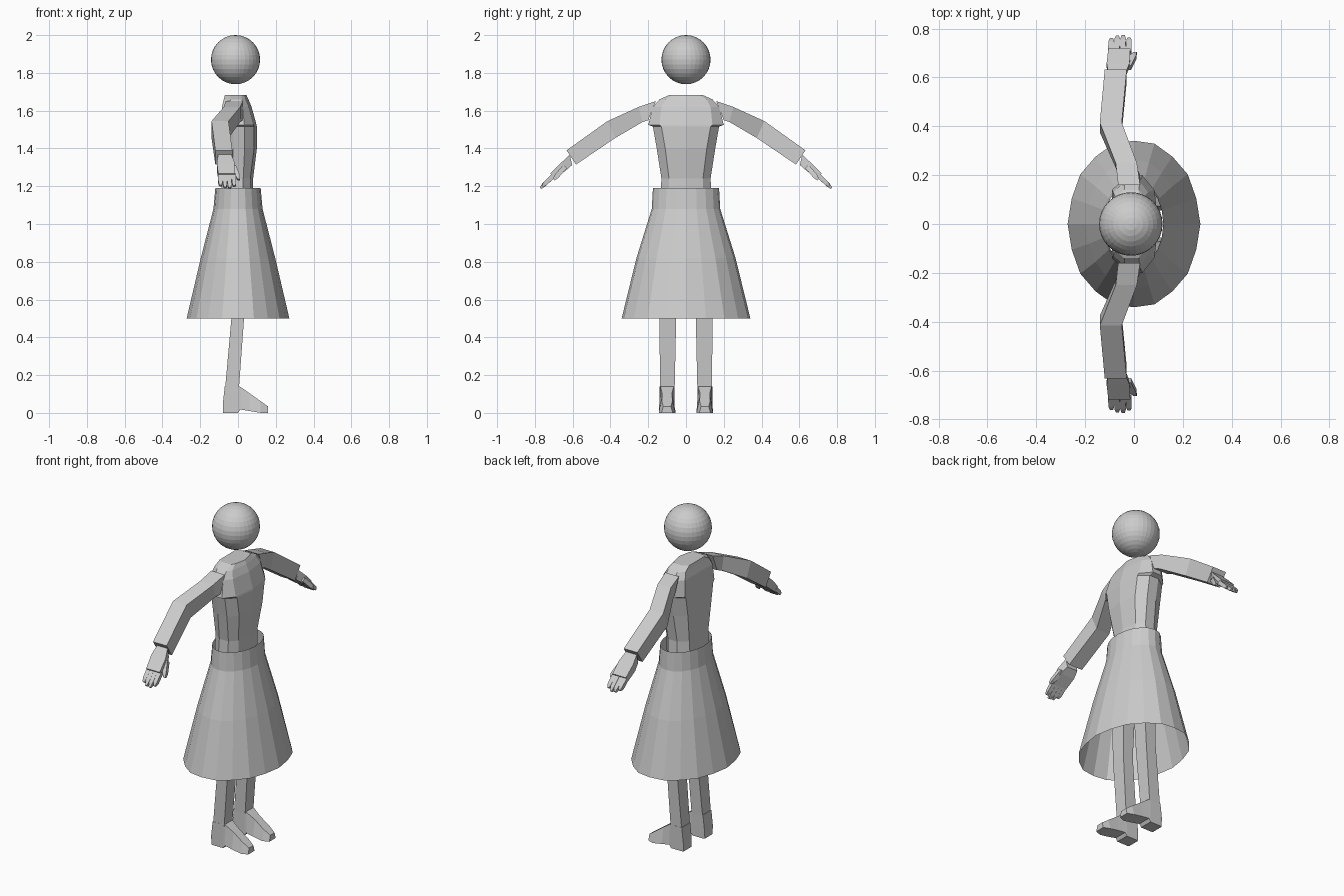
import bpy, bmesh, math
from mathutils import Vector

cube = bpy.data.objects.get("Cube")
if cube:
    bpy.data.objects.remove(cube)

grey = bpy.data.materials.new("light grey")
grey.use_nodes = True
GREY = (0.6, 0.6, 0.6, 1)
grey.diffuse_color = GREY
grey.node_tree.nodes["Principled BSDF"].inputs["Base Color"].default_value = GREY


def loft(name, rings, caps=True):
    """Skin a list of equal-length point rings into one object."""
    bm = bmesh.new()
    rows = [[bm.verts.new(p) for p in ring] for ring in rings]
    n = len(rows[0])
    for a, b in zip(rows, rows[1:]):
        for i in range(n):
            j = (i + 1) % n
            bm.faces.new((a[i], a[j], b[j], b[i]))
    if caps:
        bm.faces.new(rows[0])
        bm.faces.new(rows[-1])
    bmesh.ops.recalc_face_normals(bm, faces=bm.faces)
    mesh = bpy.data.meshes.new(name)
    bm.to_mesh(mesh)
    bm.free()
    mesh.materials.append(grey)
    obj = bpy.data.objects.new(name, mesh)
    bpy.context.collection.objects.link(obj)
    return obj


def limb_ring(side, x0, x1, top, low):
    """Four-sided section of an arm; top and low are (y, z) edges."""
    return [(x0, side * top[0], top[1]), (x1, side * top[0], top[1]),
            (x1, side * low[0], low[1]), (x0, side * low[0], low[1])]


def flat_ring(side, z, x0, x1, y0, y1):
    """Horizontal four-sided section of a leg."""
    return [(x0, side * y0, z), (x1, side * y0, z), (x1, side * y1, z), (x0, side * y1, z)]


def finger(name, side, x, lean, start, end, r):
    """Tapered four-sided finger between two (y, z) points."""
    a, b = Vector(start), Vector(end)
    d = (b - a).normalized()
    n = Vector((-d.y, d.x))
    rings = []
    for t, k in ((0, 1), (0.75, 0.95), (1, 0.5)):
        c, w = a.lerp(b, t), r * k
        cx = x + lean * t
        rings.append(limb_ring(side, cx - w, cx + w, c + n * w, c - n * w))
    loft(name, rings)


# Head
bpy.ops.mesh.primitive_uv_sphere_add(segments=32, ring_count=16, radius=0.13,
                                     location=(-0.013, 0, 1.87))
head = bpy.context.object
head.name = "head"
head.data.materials.append(grey)

# Torso: height, back, front, half width, half width of the flat front
def torso_ring(z, back, front, w, f):
    mid = (back + front) / 2
    return [(front, 0, z), (front - 0.015, f, z), (mid + 0.03, w, z), (mid - 0.03, w, z),
            (back, f, z), (back, -f, z), (mid - 0.03, -w, z), (mid + 0.03, -w, z),
            (front - 0.015, -f, z)]

loft("torso", [torso_ring(*r) for r in (
    (1.15, -0.09, 0.08, 0.135, 0.09), (1.24, -0.085, 0.08, 0.13, 0.09),
    (1.40, -0.09, 0.1, 0.155, 0.11), (1.515, -0.09, 0.1, 0.175, 0.13),
    (1.525, -0.09, 0.098, 0.2, 0.14), (1.62, -0.085, 0.072, 0.175, 0.13),
    (1.66, -0.075, 0.055, 0.14, 0.11), (1.682, -0.07, 0.045, 0.09, 0.07))])

# Skirt: open pleated shell
SIDES = 20
skirt = []
for z, rx, ry, pleat in ((1.19, 0.12, 0.175, 0), (1.08, 0.13, 0.182, 0.005),
                         (0.82, 0.197, 0.265, 0.01), (0.5, 0.272, 0.346, 0.015)):
    ring = []
    for i in range(SIDES):
        a = 2 * math.pi * i / SIDES
        k = 1 - pleat * (i % 2)
        ring.append((rx * k * math.cos(a), ry * k * math.sin(a), z))
    skirt.append(ring)
loft("skirt", skirt, caps=False)

for side, label in ((1, "left"), (-1, "right")):
    # Sleeve from shoulder to cuff
    loft(label + "_arm", [limb_ring(side, *r) for r in (
        (-0.065, 0.025, (0.16, 1.65), (0.2, 1.55)),
        (-0.075, 0.012, (0.25, 1.62), (0.23, 1.54)),
        (-0.14, -0.05, (0.415, 1.545), (0.375, 1.455)),
        (-0.12, -0.03, (0.632, 1.39), (0.582, 1.315)))])

    # Palm, fingers and thumb
    loft(label + "_palm", [limb_ring(side, *r) for r in (
        (-0.105, -0.035, (0.615, 1.368), (0.603, 1.312)),
        (-0.112, -0.018, (0.66, 1.325), (0.64, 1.28)),
        (-0.105, -0.015, (0.718, 1.268), (0.698, 1.238)))])
    for i, tip in enumerate((0.757, 0.768, 0.77, 0.76)):
        finger(f"{label}_finger_{i + 1}", side, -0.095 + 0.024 * i, 0.003,
               (0.7, 1.258), (tip, 1.96 - tip), 0.012)
    finger(label + "_thumb", side, -0.025, 0.03, (0.64, 1.305), (0.7, 1.235), 0.013)

    # Leg reaching up under the skirt
    loft(label + "_leg", [flat_ring(side, *r) for r in (
        (0.13, -0.068, 0.005, 0.06, 0.138), (0.5, -0.035, 0.032, 0.052, 0.14),
        (1.1, -0.05, 0.05, 0.03, 0.13))])

    # Shoe: sections along x as x, sole, top, half width at sole and top
    shoe = []
    for x, low, top, wl, wt in ((-0.08, 0, 0.05, 0.036, 0.04), (-0.07, 0, 0.14, 0.04, 0.04),
                                (0.0, 0, 0.14, 0.04, 0.038), (0.012, 0.018, 0.138, 0.04, 0.035),
                                (0.06, 0.01, 0.105, 0.044, 0.026), (0.12, 0, 0.062, 0.044, 0.028),
                                (0.158, 0, 0.035, 0.03, 0.02)):
        c = side * 0.1
        shoe.append([(x, c - wl, low), (x, c + wl, low), (x, c + wt, top), (x, c - wt, top)])
    loft(label + "_shoe", shoe)
